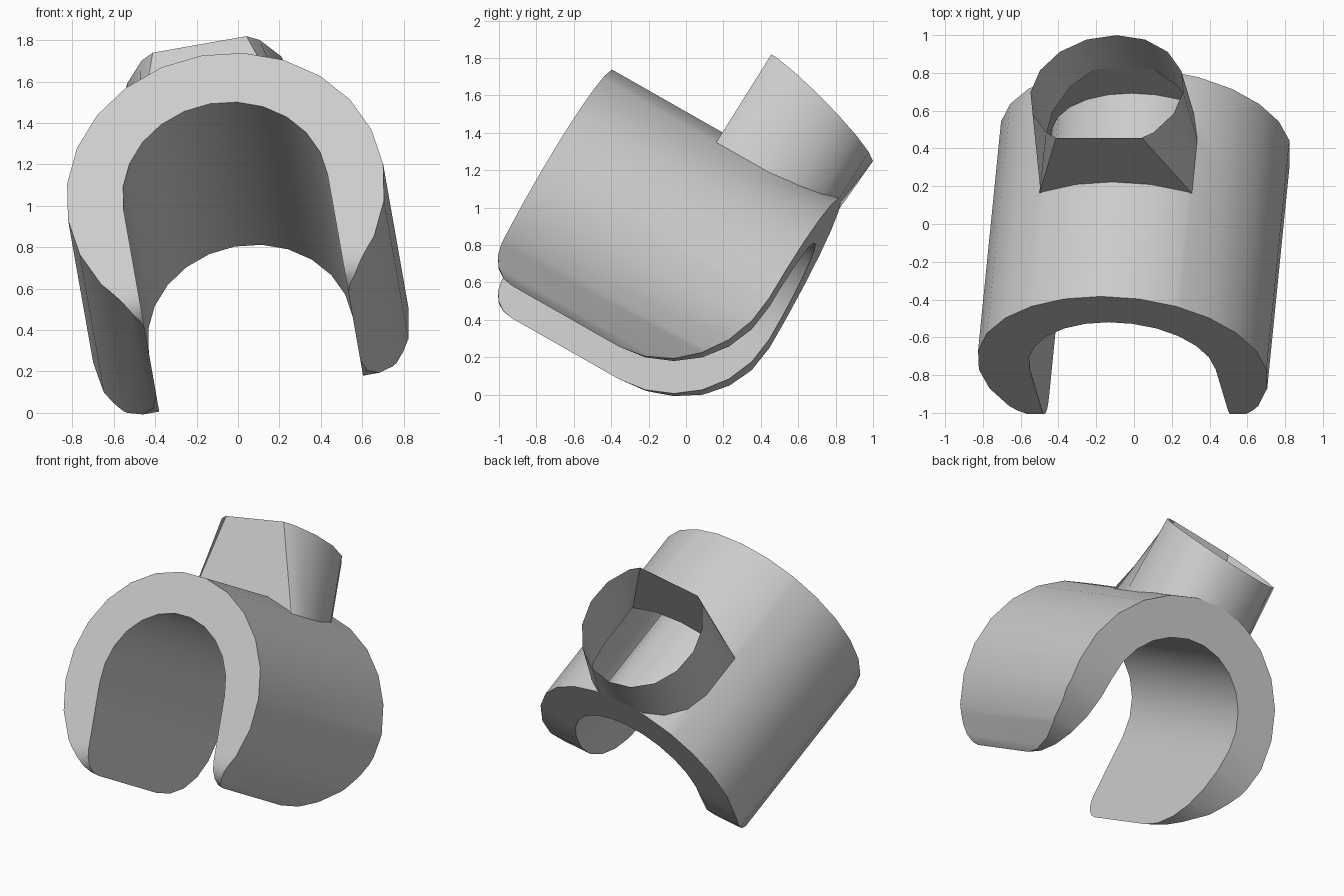
import bpy, bmesh
from math import sin, cos, radians, sqrt
from mathutils import Matrix, Vector

if "Cube" in bpy.data.objects:
    bpy.data.objects.remove(bpy.data.objects["Cube"])

R_OUT, R_IN, LENGTH = 0.773, 0.5, 1.4      # clip shell (local: x across, y along, z up)
C_R, C_Y, C_FRONT = 0.41, 1.03, 0.70       # collar radius, centre, flat front
FRAME = (Matrix.Translation((-0.06, -0.77, 1.067))
         @ Matrix.Rotation(radians(-10), 4, 'Y') @ Matrix.Rotation(radians(-30), 4, 'X'))


def finish(bm, name, fix_normals=True):
    if fix_normals:
        bmesh.ops.recalc_face_normals(bm, faces=bm.faces)
    mesh = bpy.data.meshes.new(name)
    bm.transform(FRAME)
    bm.to_mesh(mesh)
    bm.free()
    ob = bpy.data.objects.new(name, mesh)
    bpy.context.collection.objects.link(ob)
    bpy.ops.object.select_all(action='DESELECT')
    ob.select_set(True)
    bpy.context.view_layer.objects.active = ob
    bpy.ops.object.shade_smooth_by_angle(angle=radians(30))


def circle_pt(deg, r=R_OUT):
    return (r * sin(radians(deg)), r * cos(radians(deg)))


def shell_height(x):
    """Height of the 24-sided outer shell at x."""
    for a in range(0, 90, 15):
        (x0, z0), (x1, z1) = circle_pt(a), circle_pt(a + 15)
        if x0 <= abs(x) <= x1:
            return z0 + (z1 - z0) * (abs(x) - x0) / (x1 - x0)


# --- clip shell: C-shaped section swept along the axis
pairs = []
for a in range(-135, 136, 15):
    o = circle_pt(a)
    i = circle_pt(a, R_IN) if abs(a) <= 90 else ((R_IN if a > 0 else -R_IN), o[1])
    pairs.append((o, i))
tip = (R_IN, -0.583)
bm = bmesh.new()


def vert_pair(p):
    return [bm.verts.new((p[0], y, p[1])) for y in (0, LENGTH)]


rows = [(vert_pair(o), vert_pair(i)) for o, i in pairs]
for (o0, i0), (o1, i1) in zip(rows, rows[1:]):
    bm.faces.new((o0[0], o0[1], o1[1], o1[0]))
    bm.faces.new((i0[0], i1[0], i1[1], i0[1]))
    for k in (0, 1):
        bm.faces.new((o0[k], o1[k], i1[k], i0[k]))
for (o, i), s in ((rows[0], -1), (rows[-1], 1)):
    t = vert_pair((s * tip[0], tip[1]))
    bm.faces.new((o[0], o[1], t[1], t[0]))
    bm.faces.new((i[0], i[1], t[1], t[0]))
    for k in (0, 1):
        bm.faces.new((o[k], i[k], t[k]))

# --- round the lower corners of both arms, small in front and large behind
def round_corner(cy, cz, r, direction, steps):
    arc = [Vector((0, cy + direction * r * sin(radians(90 * k / steps)),
                   cz - r * cos(radians(90 * k / steps)))) for k in range(steps + 1)]
    for p, q in zip(arc, arc[1:]):
        d = q - p
        n = Vector((0, -d.z, d.y))
        if n.dot(Vector((0, cy, cz)) - p) > 0:
            n = -n
        bmesh.ops.bisect_plane(bm, geom=bm.verts[:] + bm.edges[:] + bm.faces[:], dist=1e-5,
                               plane_co=p, plane_no=n, clear_outer=True)
        bmesh.ops.holes_fill(bm, edges=[e for e in bm.edges if e.is_boundary], sides=0)


round_corner(0.15, -0.433, 0.15, -1, 4)
round_corner(0.81, 0.007, 0.59, 1, 6)
bmesh.ops.recalc_face_normals(bm, faces=bm.faces)

# --- open the outer skin under the collar (U-shaped outline)
back = [(C_R * sin(radians(a)), C_Y + C_R * cos(radians(a))) for a in
        [22.5 * k for k in range(-4, 5)]]
outline = [(-C_R, C_FRONT)] + back + [(C_R, C_FRONT)]
inside = [f for f in bm.faces if f.normal.z > 0.3 and abs(f.normal.y) < 0.1
          and f.calc_center_median().z > 0.3]
for (x0, y0), (x1, y1) in zip(outline, outline[1:] + outline[:1]):
    n = Vector((-(y1 - y0), x1 - x0, 0))
    co = Vector((x0, y0, 0))
    geom = set(inside)
    for f in inside:
        geom.update(f.edges)
        geom.update(f.verts)
    res = bmesh.ops.bisect_plane(bm, geom=list(geom), dist=1e-5, plane_co=co, plane_no=n)
    faces = {g for g in res['geom'] if isinstance(g, bmesh.types.BMFace)}
    inside = [f for f in faces if n.dot(f.calc_center_median() - co) < 0]
bmesh.ops.delete(bm, geom=inside, context='FACES')
finish(bm, "clip_shell", False)

# --- collar: open thin sleeve, round behind, flat in front, slanted rim
half_rim = 0.23
loop = []                                  # (base xy, rim xy)
for k in range(-6, 7):
    a = radians(22.5 * k)
    x, y = C_R * sin(a), C_Y + C_R * cos(a)
    bx = x if abs(k) <= 4 else (C_R if k > 0 else -C_R)
    loop.append(((bx, min(y, LENGTH)), (x, y)))
for k in range(4, -5, -1):                 # front panel
    loop.append(((C_R * k / 4, C_FRONT), (half_rim * k / 4, C_FRONT)))
bm = bmesh.new()
ring = []
for (bx, by), (rx, ry) in loop:
    ring.append((bm.verts.new((bx, by, shell_height(bx))),
                 bm.verts.new((rx, ry, 1.24 - 0.264 * (ry - C_FRONT)))))
for (b0, r0), (b1, r1) in zip(ring, ring[1:] + ring[:1]):
    bm.faces.new((b0, r0, r1, b1))
finish(bm, "collar")
